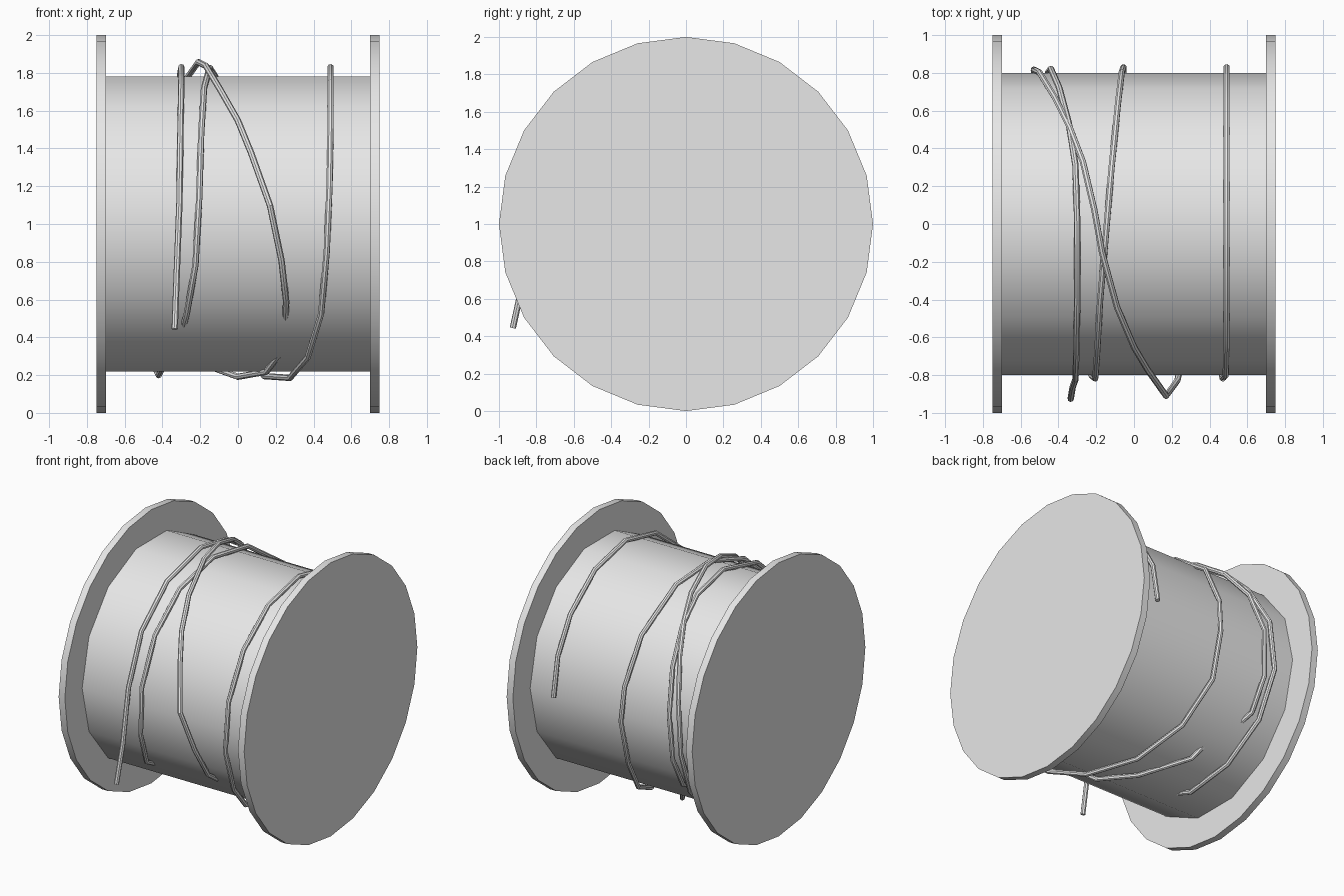
import bpy
import math

# Remove the default cube
cube = bpy.data.objects.get("Cube")
if cube:
    bpy.data.objects.remove(cube, do_unlink=True)

DRUM_RADIUS = 0.8
WIRE_RADIUS = 0.017
WIRE_ORBIT = 0.83

# One plain grey for the whole model
grey = bpy.data.materials.new("light grey")
grey.use_nodes = True
grey.diffuse_color = (0.8, 0.8, 0.8, 1)
grey.node_tree.nodes["Principled BSDF"].inputs["Base Color"].default_value = grey.diffuse_color


def add_disc(name, x, radius, width, sides):
    """Cylinder lying along the x axis, centred on the spool axis."""
    bpy.ops.mesh.primitive_cylinder_add(
        vertices=sides, radius=radius, depth=width,
        location=(x, 0, 1), rotation=(0, math.pi / 2, 0))
    part = bpy.context.object
    part.name = name
    part.data.materials.append(grey)
    bpy.ops.object.shade_smooth_by_angle(angle=math.radians(30))
    return part


def wound_point(angle, x, orbit=WIRE_ORBIT):
    """Point around the drum: the angle runs from the front, over the top, to the back."""
    a = math.radians(angle)
    return (x, -orbit * math.cos(a), 1 + orbit * math.sin(a))


def add_strand(name, winding):
    """Round wire following the winding, converted to a mesh."""
    curve = bpy.data.curves.new(name, "CURVE")
    curve.dimensions = "3D"
    curve.bevel_depth = WIRE_RADIUS
    curve.bevel_resolution = 2
    curve.use_fill_caps = True
    spline = curve.splines.new("POLY")
    spline.points.add(len(winding) - 1)
    for point, step in zip(spline.points, winding):
        point.co = (*wound_point(*step), 1)
    strand = bpy.data.objects.new(name, curve)
    bpy.context.collection.objects.link(strand)
    bpy.ops.object.select_all(action="DESELECT")
    strand.select_set(True)
    bpy.context.view_layer.objects.active = strand
    bpy.ops.object.convert(target="MESH")
    strand = bpy.context.object
    strand.data.materials.clear()
    strand.data.materials.append(grey)
    bpy.ops.object.shade_smooth_by_angle(angle=math.radians(40))


# Spool: drum and two end flanges
add_disc("drum", 0, DRUM_RADIUS, 1.42, 14)
for side, name in ((1, "left_flange"), (-1, "right_flange")):
    add_disc(name, side * 0.725, 1, 0.05, 24)

# Loose end at the front, over the top and down the back
add_strand("first_strand", [
    (-31, -.335, 1.08), (-18, -.325, .91), (8, -.31), (35, -.305), (62, -.3),
    (90, -.3), (112, -.31), (130, -.345), (150, -.395), (172, -.44),
    (195, -.455), (213, -.45, .81), (222, -.42, .75)])

# Under the drum, then slanting across the front and top to the back
add_strand("crossing_strand", [
    (236, -.27, .76), (245, -.21, .81), (267, 0, .81), (285, .15, .81),
    (297, .23, .76)])
add_strand("slanted_strand", [
    (-42, .25, .76), (-30, .255, .82), (-13, .23, .85), (6, .17, .915),
    (26, .07, .855), (40, 0, .85), (58, -.09), (80, -.17, .85),
    (95, -.21, .86), (113, -.27, .84), (128, -.34), (144, -.42),
    (165, -.5), (190, -.53), (215, -.51), (240, -.46), (264, -.42, .805),
    (278, -.39, .75)])

# Up the front, down the back and under to the far side, ending at the back
add_strand("last_strand", [
    (-46, -.29, .76), (-35, -.27, .82), (-15, -.225), (10, -.205), (35, -.195),
    (60, -.18), (85, -.15), (110, -.12), (140, -.085), (165, -.065),
    (182, -.055), (206, -.055), (231, .02), (256, .14), (281, .275),
    (302, .37), (325, .44), (350, .47), (375, .485), (400, .49),
    (425, .49), (450, .49), (475, .49), (500, .49), (520, .49), (540, .49)])
